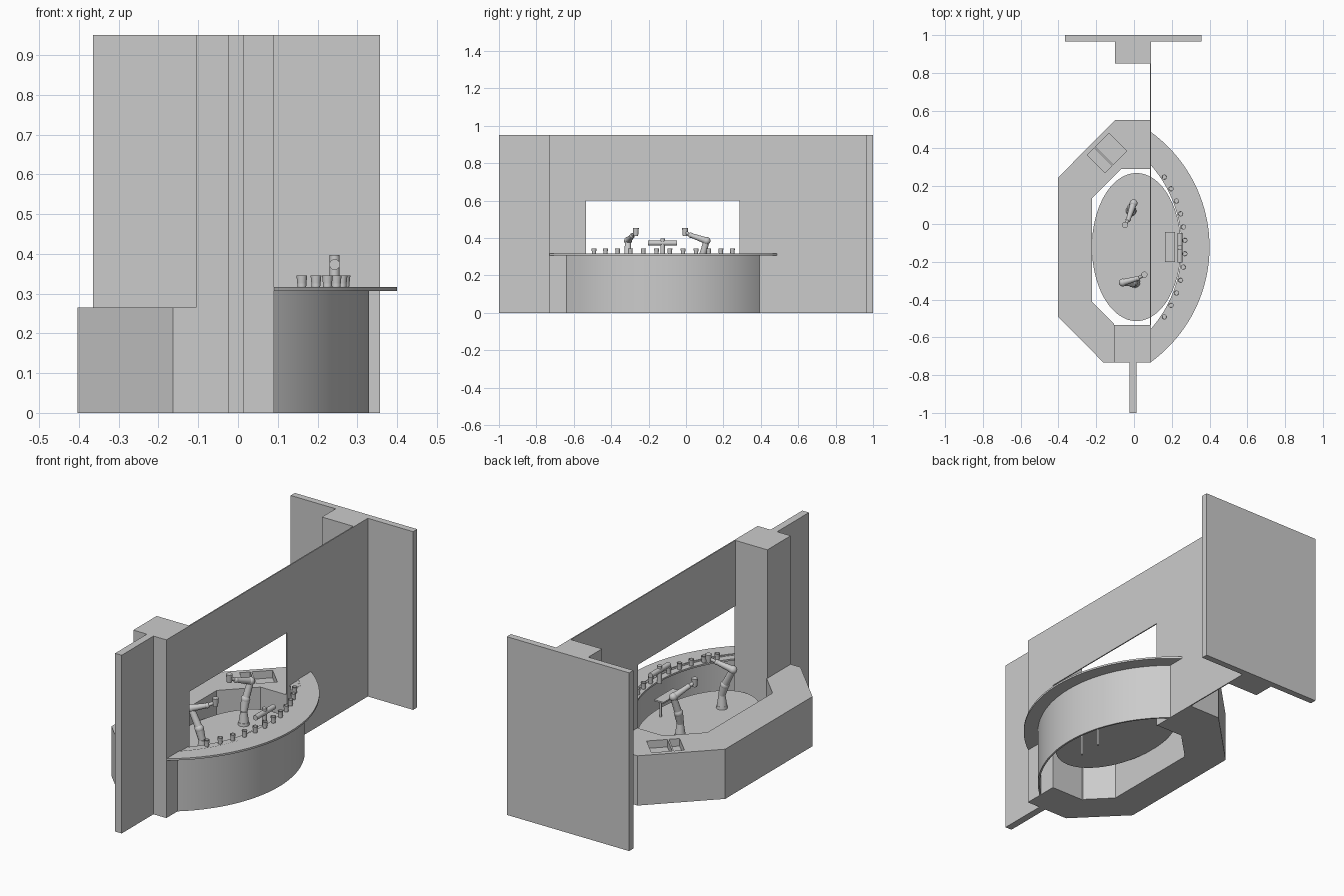
import bpy, bmesh
from math import asin, sin, cos, radians
from mathutils import Vector, Matrix

if "Cube" in bpy.data.objects:
    bpy.data.objects.remove(bpy.data.objects["Cube"])

CY = -0.122      # y of the bar's line of symmetry
WALL_X = 0.088   # where the curved bar meets the thin wall


def finish(name, bm, smooth=False):
    bmesh.ops.recalc_face_normals(bm, faces=bm.faces)
    me = bpy.data.meshes.new(name)
    bm.to_mesh(me)
    bm.free()
    ob = bpy.data.objects.new(name, me)
    bpy.context.collection.objects.link(ob)
    if smooth:
        bpy.ops.object.select_all(action='DESELECT')
        ob.select_set(True)
        bpy.context.view_layer.objects.active = ob
        bpy.ops.object.shade_smooth_by_angle(angle=radians(35))
    return ob


def prism(name, pts, z0, z1, smooth=False):
    bm = bmesh.new()
    f = bm.faces.new([bm.verts.new((x, y, z0)) for x, y in pts])
    top = bmesh.ops.extrude_face_region(bm, geom=[f])
    verts = [v for v in top['geom'] if isinstance(v, bmesh.types.BMVert)]
    bmesh.ops.translate(bm, verts=verts, vec=(0, 0, z1 - z0))
    return finish(name, bm, smooth)


def box(name, x0, x1, y0, y1, z0, z1):
    return prism(name, [(x0, y0), (x1, y0), (x1, y1), (x0, y1)], z0, z1)


def arc(apex, half, n=40):
    # circular arc bulging to +x, ending on the wall at CY +- half
    sag = apex - WALL_X
    r = (half * half + sag * sag) / (2 * sag)
    a = asin(half / r)
    return [(apex - r + r * cos(t), CY + r * sin(t))
            for t in (a * (2 * i / n - 1) for i in range(n + 1))]


def arc_slab(name, outer, inner, z0, z1):
    bm = bmesh.new()
    rings = [[bm.verts.new((x, y, z)) for z, (x, y) in
              ((z0, o), (z0, i), (z1, i), (z1, o))]
             for o, i in zip(arc(*outer), arc(*inner))]
    for a, b in zip(rings, rings[1:]):
        for k in range(4):
            m = (k + 1) % 4
            bm.faces.new((a[k], a[m], b[m], b[k]))
    bm.faces.new(rings[0])
    bm.faces.new(rings[-1])
    return finish(name, bm, True)


def add_cone(bm, p, q, r0, r1, seg=20):
    p, q = Vector(p), Vector(q)
    d = q - p
    rot = Vector((0, 0, 1)).rotation_difference(d).to_matrix().to_4x4()
    bmesh.ops.create_cone(bm, cap_ends=True, segments=seg, radius1=r0, radius2=r1,
                          depth=d.length, matrix=Matrix.Translation((p + q) / 2) @ rot)


def add_ball(bm, p, r):
    bmesh.ops.create_uvsphere(bm, u_segments=18, v_segments=10, radius=r,
                              matrix=Matrix.Translation(p))


# walls and pillars
H = 0.95
box("back_wall", -0.365, 0.357, 0.965, 1.0, 0, H)
box("back_pillar", -0.10, 0.09, 0.85, 0.965, 0, H)
box("front_pillar", -0.105, 0.09, -0.732, -0.535, 0, H)
box("front_wall_stub", -0.025, 0.014, -1.0, -0.732, 0, H)

# thin partition with serving opening
bm = bmesh.new()
f = bm.faces.new([bm.verts.new((0.084, y, z)) for y, z in
                  ((-0.535, 0.6), (0.285, 0.6), (0.285, 0), (0.85, 0), (0.85, H), (-0.535, H))])
ext = bmesh.ops.extrude_face_region(bm, geom=[f])
bmesh.ops.translate(bm, vec=(0.006, 0, 0),
                    verts=[v for v in ext['geom'] if isinstance(v, bmesh.types.BMVert)])
finish("partition_wall", bm)

# angular work counter at the back
counter = prism("work_counter", [
    (0.084, 0.55), (-0.10, 0.55), (-0.403, 0.245), (-0.403, -0.49), (-0.163, -0.732),
    (-0.105, -0.732), (-0.105, -0.53), (-0.222, -0.412), (-0.222, 0.137),
    (-0.07, 0.29), (0.084, 0.29)], 0, 0.265)

# two sink basins cut into the diagonal corner
u = Vector((1, 1)).normalized()
v = Vector((1, -1)).normalized()
for i, (a, b) in enumerate(((-0.082, -0.030), (-0.022, 0.080))):
    c = Vector((-0.142, 0.377))
    pts = [c + u * s + v * t for s, t in ((a, -0.067), (b, -0.067), (b, 0.067), (a, 0.067))]
    cutter = prism(f"basin_cutter_{i}", pts, 0.225, 0.30)
    mod = counter.modifiers.new("basin", 'BOOLEAN')
    mod.operation = 'DIFFERENCE'
    mod.object = cutter
    mod.solver = 'EXACT'
    cutter.hide_render = True
    cutter.hide_set(True)

# curved bar: front panel, overhanging top, rim and inner glass shelf
arc_slab("bar_front", (0.33, 0.518), (0.320, 0.508), 0, 0.306)
arc_slab("bar_top", (0.40, 0.61), (0.297, 0.505), 0.306, 0.316)
arc_slab("bar_rim", (0.297, 0.505), (0.287, 0.495), 0.300, 0.313)
arc_slab("glass_shelf", (0.287, 0.495), (0.252, 0.435), 0.302, 0.311)

# raised oval floor
oval = [(0.013 + 0.236 * cos(radians(t)), CY + 0.392 * sin(radians(t))) for t in range(0, 360, 6)]
prism("oval_floor", oval, 0.155, 0.165, True)

# row of tumblers
R, a_max = 0.68, asin(0.37 / 0.68)
for i in range(12):
    t = a_max * (2 * i / 11 - 1)
    x, y = 0.27 - R + R * cos(t), CY + R * sin(t)
    bm = bmesh.new()
    add_cone(bm, (x, y, 0.311), (x, y, 0.345), 0.010, 0.0135)
    bm.faces.ensure_lookup_table()
    lid = max(bm.faces, key=lambda f: f.calc_center_median().z)
    bmesh.ops.inset_region(bm, faces=[lid], thickness=0.002)
    inner = bmesh.ops.extrude_face_region(bm, geom=[lid])
    bmesh.ops.translate(bm, vec=(0, 0, -0.026),
                        verts=[w for w in inner['geom'] if isinstance(w, bmesh.types.BMVert)])
    bmesh.ops.delete(bm, geom=[lid], context='FACES')
    finish(f"tumbler_{i + 1}", bm, True)

# drink dispenser: post, crossbar and cap
bm = bmesh.new()
add_cone(bm, (0.243, -0.125, 0.305), (0.243, -0.125, 0.397), 0.0125, 0.0125)
add_cone(bm, (0.243, -0.203, 0.373), (0.243, -0.047, 0.373), 0.0135, 0.0135)
finish("dispenser", bm, True)

# small tray table
box("tray_top", 0.163, 0.218, -0.20, -0.043, 0.245, 0.253)
for i, y in enumerate((-0.185, -0.058)):
    bm = bmesh.new()
    add_cone(bm, (0.19, y, 0), (0.19, y, 0.246), 0.006, 0.006, 12)
    finish(f"tray_leg_{i + 1}", bm, True)


# jointed robot arms, each holding a shaker cup
def robot(name, base, shoulder, elbow, wrist, cup):
    x, y = base
    bm = bmesh.new()
    add_cone(bm, (x, y, 0.163), (x, y, 0.18), 0.028, 0.026)
    add_cone(bm, (x, y, 0.18), (x, y, 0.235), 0.025, 0.017)
    add_cone(bm, (x, y, 0.235), shoulder, 0.018, 0.022)
    add_ball(bm, shoulder, 0.023)
    add_cone(bm, shoulder, elbow, 0.019, 0.016)
    add_ball(bm, elbow, 0.021)
    add_cone(bm, elbow, wrist, 0.018, 0.012)
    add_ball(bm, wrist, 0.014)
    add_cone(bm, wrist, cup, 0.009, 0.009)
    c = Vector(cup)
    add_cone(bm, c - Vector((0, 0, 0.022)), c + Vector((0, 0, 0.022)), 0.012, 0.016)
    finish(name, bm, True)


robot("robot_arm_back", (-0.015, 0.07), (-0.015, 0.085, 0.295), (-0.002, 0.11, 0.385),
      (-0.03, 0.025, 0.415), (-0.048, -0.005, 0.432))
robot("robot_arm_front", (0.005, -0.31), (-0.01, -0.312, 0.290), (-0.06, -0.31, 0.385),
      (0.02, -0.288, 0.412), (0.055, -0.268, 0.432))
